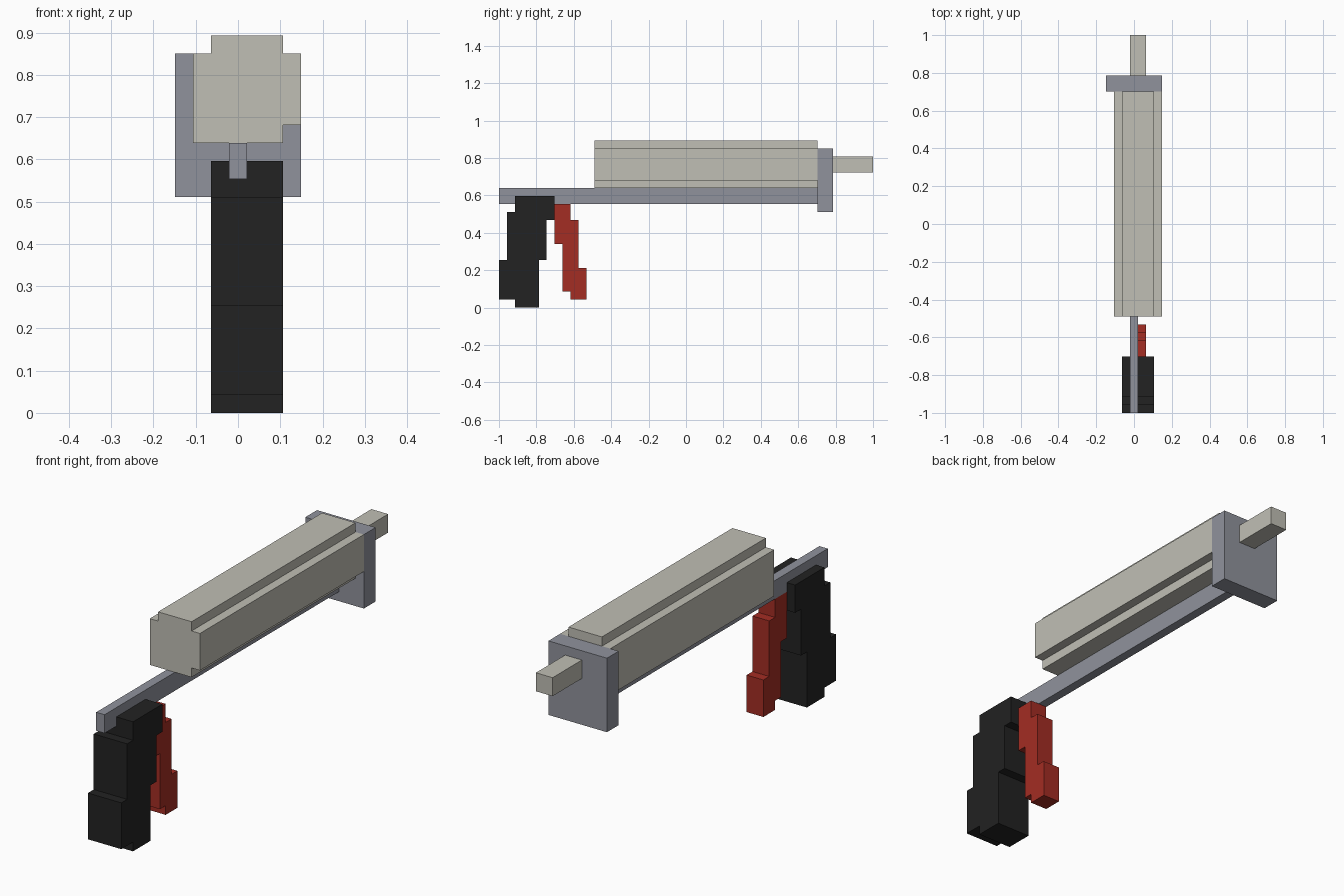
import bpy
import bmesh
from mathutils import Vector

cube = bpy.data.objects.get("Cube")
if cube:
    bpy.data.objects.remove(cube, do_unlink=True)

U = 2 / 47                            # one block of the model's grid
ORIGIN = Vector((-3.5, -23.5, 0))     # grid corner, in blocks


def material(name, rgb):
    mat = bpy.data.materials.new(name)
    mat.use_nodes = True
    mat.diffuse_color = (*rgb, 1)
    bsdf = next(n for n in mat.node_tree.nodes if n.type == 'BSDF_PRINCIPLED')
    bsdf.inputs["Base Color"].default_value = (*rgb, 1)
    return mat


def extrude_profile(name, mat, profile, axis, start, end):
    """Extrude a block-grid outline along x (outline in y, z) or y (outline in x, z)."""
    def place(a, b, depth):
        co = Vector((depth, a, b)) if axis == 'X' else Vector((a, depth, b))
        return (co + ORIGIN) * U

    bm = bmesh.new()
    face = bm.faces.new([bm.verts.new(place(a, b, start)) for a, b in profile])
    result = bmesh.ops.extrude_face_region(bm, geom=[face], use_keep_orig=True)
    moved = [v for v in result["geom"] if isinstance(v, bmesh.types.BMVert)]
    shift = Vector((1, 0, 0)) if axis == 'X' else Vector((0, 1, 0))
    bmesh.ops.translate(bm, verts=moved, vec=shift * (end - start) * U)
    bmesh.ops.recalc_face_normals(bm, faces=bm.faces)
    mesh = bpy.data.meshes.new(name)
    bm.to_mesh(mesh)
    bm.free()
    mesh.materials.append(mat)
    obj = bpy.data.objects.new(name, mesh)
    bpy.context.collection.objects.link(obj)
    return obj


def rect(a0, a1, b0, b1):
    return [(a0, b0), (a1, b0), (a1, b1), (a0, b1)]


cream = material("cream", (0.53, 0.52, 0.46))
steel = material("steel grey", (0.28, 0.29, 0.335))
black = material("black", (0.016, 0.016, 0.016))
red = material("red", (0.37, 0.026, 0.017))

# Long barrel with notched corners, and the nozzle past the plate
barrel = [(1, 15), (6, 15), (6, 16), (7, 16), (7, 20),
          (6, 20), (6, 21), (2, 21), (2, 20), (1, 20)]
extrude_profile("barrel", cream, barrel, 'Y', 12, 40)
extrude_profile("nozzle", cream, rect(3, 5, 17, 19), 'Y', 42, 47)

# Metal rail under the barrel and the end plate
extrude_profile("rail", steel, rect(3, 4, 13, 15), 'Y', 0, 40)
extrude_profile("end_plate", steel, rect(0, 7, 12, 20), 'Y', 40, 42)

# Stepped hand grip
grip = [(0, 1), (2, 1), (2, 0), (5, 0), (5, 6), (6, 6), (6, 11), (7, 11),
        (7, 14), (2, 14), (2, 12), (1, 12), (1, 6), (0, 6)]
extrude_profile("grip", black, grip, 'X', 2, 6)

# Stepped trigger lever
trigger = [(9, 1), (11, 1), (11, 5), (10, 5), (10, 11), (9, 11),
           (9, 13), (7, 13), (7, 8), (8, 8), (8, 2), (9, 2)]
extrude_profile("trigger", red, trigger, 'X', 3, 5)
